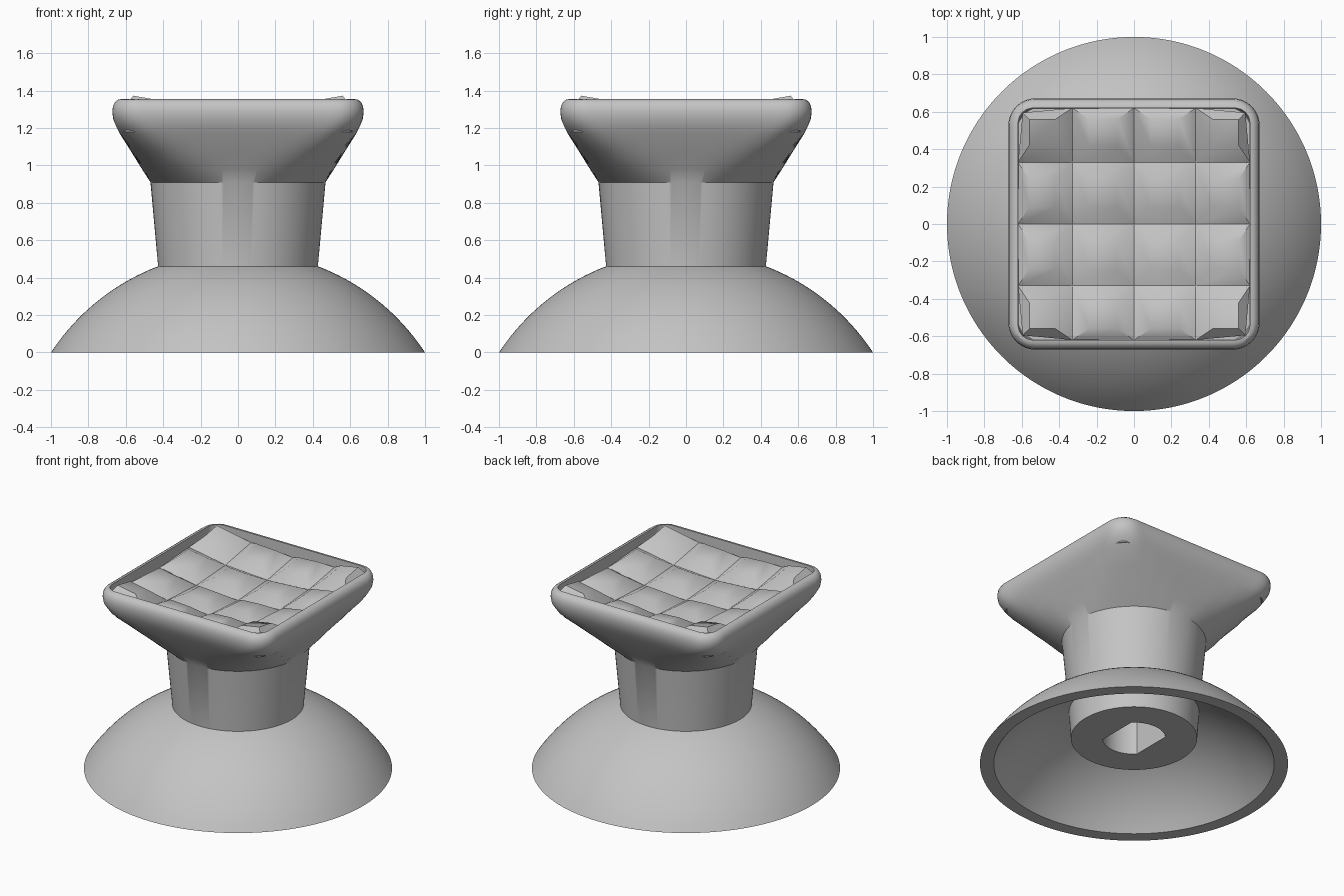
import bpy
import bmesh
from math import sin, cos, pi, sqrt, radians

if "Cube" in bpy.data.objects:
    bpy.data.objects.remove(bpy.data.objects["Cube"], do_unlink=True)

SEGMENTS = 192

grey = bpy.data.materials.new("matte_grey")
grey.use_nodes = True
colour = (0.55, 0.55, 0.55, 1)
grey.diffuse_color = colour
grey.node_tree.nodes["Principled BSDF"].inputs["Base Color"].default_value = colour


def finish(bm, name, angle):
    bmesh.ops.recalc_face_normals(bm, faces=bm.faces)
    mesh = bpy.data.meshes.new(name)
    bm.to_mesh(mesh)
    bm.free()
    mesh.materials.append(grey)
    obj = bpy.data.objects.new(name, mesh)
    bpy.context.collection.objects.link(obj)
    bpy.ops.object.select_all(action="DESELECT")
    obj.select_set(True)
    bpy.context.view_layer.objects.active = obj
    bpy.ops.object.shade_smooth_by_angle(angle=radians(angle))
    return obj


def rounded_square(half, corner):
    """Outline radius by angle; a corner equal to half gives a circle."""
    def radius(t):
        a, b = abs(cos(t)), abs(sin(t))
        s = half - corner
        r = half / max(a, b)
        if r * min(a, b) > s:
            r = s * (a + b) + sqrt(max(0, corner ** 2 - (s * (a - b)) ** 2))
        return r
    return radius


def circle(r):
    return lambda t: r


def keyed_hole(t):
    return min(0.205, 0.145 / max(abs(cos(t)), 0.01))


def loft(name, rings, angle, closed=False):
    """Skin a list of (outline, height) rings; cap the ends or join them."""
    bm = bmesh.new()
    loops = []
    for outline, z in rings:
        angles = [2 * pi * i / SEGMENTS for i in range(SEGMENTS)]
        loops.append([bm.verts.new((outline(t) * cos(t), outline(t) * sin(t), z))
                      for t in angles])
    pairs = list(zip(loops, loops[1:]))
    if closed:
        pairs.append((loops[-1], loops[0]))
    else:
        bm.faces.new(loops[0])
        bm.faces.new(loops[-1])
    for low, high in pairs:
        for i in range(SEGMENTS):
            j = (i + 1) % SEGMENTS
            bm.faces.new((low[i], low[j], high[j], high[i]))
    return finish(bm, name, angle)


# Hollow dome skirt: two concentric sphere sections joined by a flat rim
CENTRE = -0.656


def arc(edge, steps=24):
    size = sqrt(edge ** 2 + CENTRE ** 2)
    radii = [edge + (0.3 - edge) * i / steps for i in range(steps + 1)]
    return [(circle(r), CENTRE + sqrt(size ** 2 - r ** 2)) for r in radii]


loft("dome_skirt", arc(1.0) + arc(0.91)[::-1], 30, closed=True)

# Socket post, neck and flared square cap as one skin
stem = [
    (keyed_hole, 0.65), (keyed_hole, 0.19),
    (circle(0.41), 0.19), (circle(0.427), 0.46), (circle(0.468), 0.91),
]
flare = [(0.513, 0.39, 0.98), (0.575, 0.28, 1.08), (0.632, 0.18, 1.17),
         (0.652, 0.16, 1.21), (0.668, 0.15, 1.25), (0.672, 0.145, 1.29),
         (0.668, 0.14, 1.32), (0.655, 0.125, 1.342), (0.638, 0.1, 1.353),
         (0.62, 0.08, 1.355), (0.615, 0.08, 1.18)]
loft("stem_and_cap", stem + [(rounded_square(h, c), z) for h, c, z in flare], 31)

# Dished grip pad: four by four blunt pyramids on a shallow bowl
LINES = [-0.62, -0.33, 0, 0.33, 0.62]
INSET = 0.09


def bowl(x, y, lift=0):
    if abs(x) > 0.6 and abs(y) > 0.6:
        x, y = x * 0.96, y * 0.96
    return (x, y, 1.2 + 0.18 * (x * x + y * y) + lift)


def inset_span(a, b):
    return (a + (0.06 if a == LINES[0] else INSET),
            b - (0.06 if b == LINES[-1] else INSET))


def corners(xs, ys):
    return [(xs[0], ys[0]), (xs[1], ys[0]), (xs[1], ys[1]), (xs[0], ys[1])]


bm = bmesh.new()
for xs in zip(LINES, LINES[1:]):
    for ys in zip(LINES, LINES[1:]):
        base = [bm.verts.new(bowl(x, y)) for x, y in corners(xs, ys)]
        top = [bm.verts.new(bowl(x, y, 0.06))
               for x, y in corners(inset_span(*xs), inset_span(*ys))]
        bm.faces.new(top)
        for i in range(4):
            j = (i + 1) % 4
            bm.faces.new((base[i], base[j], top[j], top[i]))
bmesh.ops.remove_doubles(bm, verts=bm.verts, dist=0.0001)
finish(bm, "grip_pad", 50)
